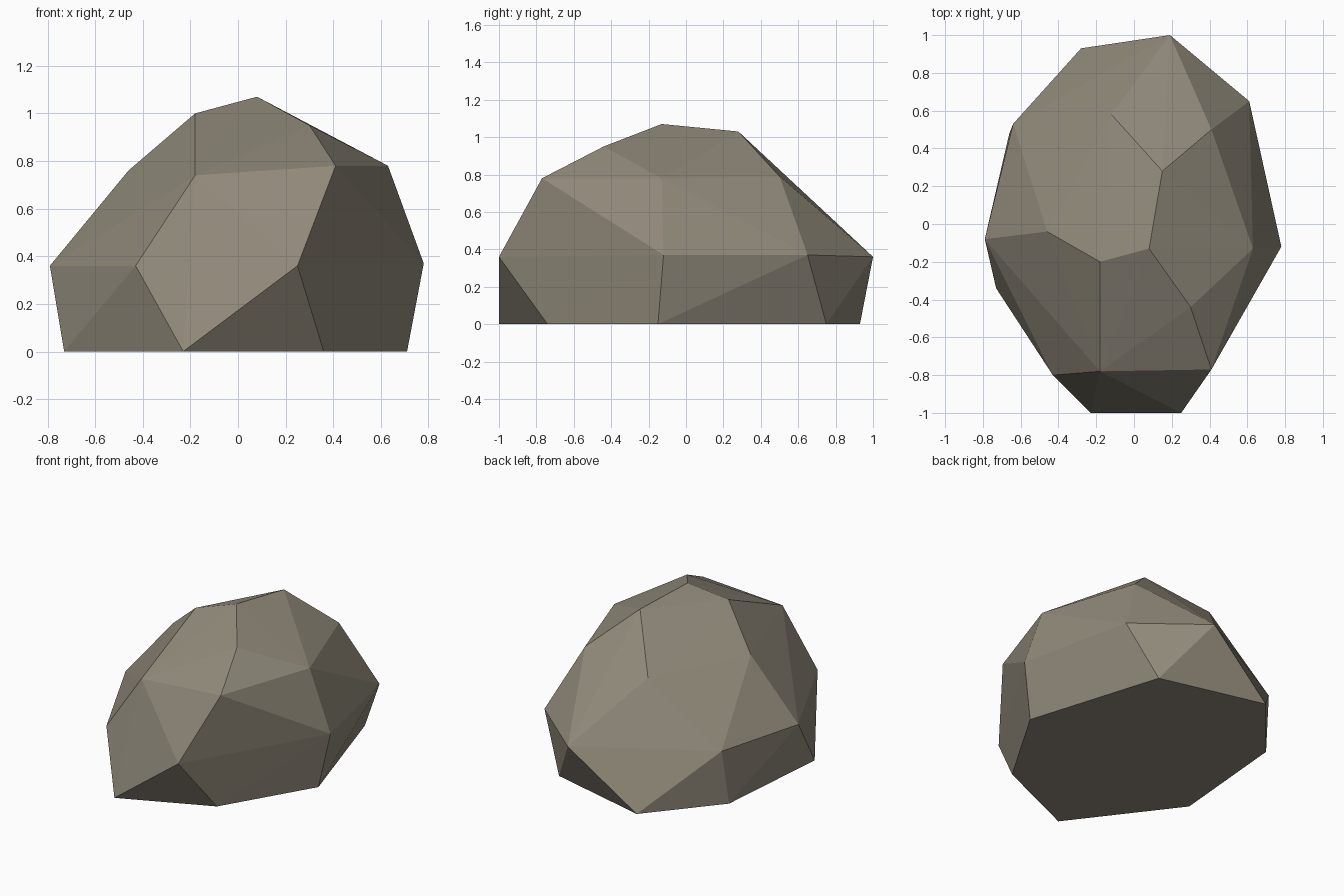
import bpy
import bmesh

# Remove the default cube only
default_cube = bpy.data.objects.get("Cube")
if default_cube is not None:
    bpy.data.objects.remove(default_cube, do_unlink=True)


def make_material(name, colour):
    """Flat colour shown both in the viewport and in a render."""
    material = bpy.data.materials.new(name)
    material.use_nodes = True
    material.diffuse_color = colour
    shader = material.node_tree.nodes["Principled BSDF"]
    shader.inputs["Base Color"].default_value = colour
    shader.inputs["Roughness"].default_value = 0.9
    return material


# Corners of the boulder, ring by ring from the ground to the crown
ground_ring = [(-.23, -1, 0), (.36, -.74, 0), (.71, -.15, 0), (.43, .75, 0),
               (-.28, .93, 0), (-.66, .48, 0), (-.73, -.34, 0)]
belly_ring = [(.25, -1, .36), (.78, -.12, .37), (.61, .65, .37), (.19, 1, .36),
              (-.64, .53, .37), (-.79, -.08, .36), (-.43, -.8, .36)]
shoulder_ring = [(-.18, -.78, .74), (.41, -.77, .78), (.63, -.13, .78),
                 (.41, .5, .79), (-.12, .58, .75), (-.46, -.04, .76)]
crown = [(-.18, -.2, 1), (.3, -.44, .95), (.08, -.13, 1.07), (.15, .28, 1.03)]


def make_hull(name, corners, material):
    """Wrap the corners in a faceted convex skin."""
    bm = bmesh.new()
    for corner in corners:
        bm.verts.new(corner)
    hull = bmesh.ops.convex_hull(bm, input=bm.verts[:])
    leftovers = {item for item in hull["geom_interior"] + hull["geom_unused"]
                 if isinstance(item, bmesh.types.BMVert)}
    bmesh.ops.delete(bm, geom=list(leftovers), context="VERTS")
    # Join the triangles that lie in one plane, such as the flat underside
    bmesh.ops.dissolve_limit(bm, angle_limit=0.01, verts=bm.verts[:], edges=bm.edges[:])
    bmesh.ops.recalc_face_normals(bm, faces=bm.faces[:])
    for face in bm.faces:
        face.smooth = False
    mesh = bpy.data.meshes.new(name)
    bm.to_mesh(mesh)
    bm.free()
    mesh.materials.append(material)
    obj = bpy.data.objects.new(name, mesh)
    bpy.context.collection.objects.link(obj)
    return obj


# Single faceted boulder
stone = make_material("warm_grey_stone", (0.28, 0.25, 0.195, 1))
make_hull("boulder", ground_ring + belly_ring + shoulder_ring + crown, stone)
